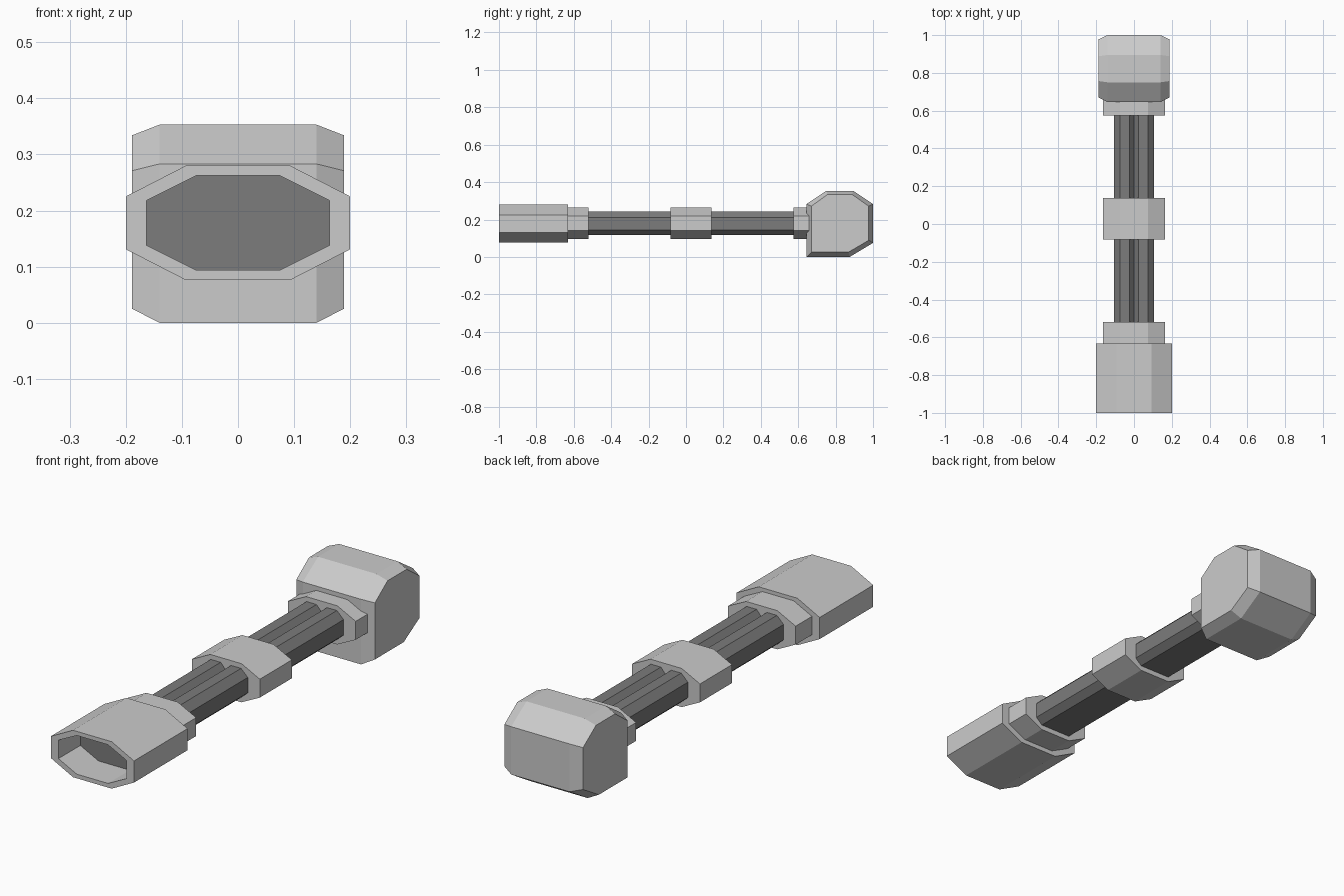
import bpy, bmesh

if "Cube" in bpy.data.objects:
    bpy.data.objects.remove(bpy.data.objects["Cube"])

dark = bpy.data.materials.new("dark_grey")
dark.diffuse_color = (0.2, 0.2, 0.2, 1)
dark.use_nodes = True
dark.node_tree.nodes["Principled BSDF"].inputs["Base Color"].default_value = dark.diffuse_color
light = bpy.data.materials.new("light_grey")
light.diffuse_color = (0.8, 0.8, 0.8, 1)
light.use_nodes = True
light.node_tree.nodes["Principled BSDF"].inputs["Base Color"].default_value = light.diffuse_color


def loft(name, rings, materials=()):
    """Skin matching rings of points, cap both ends; the end cap takes the last material."""
    bm = bmesh.new()
    vs = [[bm.verts.new(p) for p in ring] for ring in rings]
    n = len(rings[0])
    for a, b in zip(vs, vs[1:]):
        for i in range(n):
            j = (i + 1) % n
            bm.faces.new((a[i], a[j], b[j], b[i]))
    bm.faces.new(vs[0])
    end = bm.faces.new(vs[-1])
    end.material_index = max(len(materials) - 1, 0)
    bmesh.ops.recalc_face_normals(bm, faces=bm.faces[:])
    me = bpy.data.meshes.new(name)
    bm.to_mesh(me)
    bm.free()
    for m in materials:
        me.materials.append(m)
    ob = bpy.data.objects.new(name, me)
    bpy.context.collection.objects.link(ob)
    return ob


def octagon(w, side, flat, h, y, zc=0.178):
    """Flattened octagon across the shaft: half width, half side height, half flat, half height."""
    half = [(flat, -h), (w, -side), (w, side), (flat, h)]
    pts = half + [(-x, z) for x, z in reversed(half)]
    return [(x, y, zc + z) for x, z in pts]


OUTER = (0.2, 0.047, 0.093, 0.102)
INNER = (0.163, 0.04, 0.075, 0.084)

# Hollow pommel socket with a dark floor
loft("pommel_socket", [octagon(*OUTER, -0.632), octagon(*OUTER, -1.0),
                       octagon(*INNER, -1.0), octagon(*INNER, -0.85)], (light, dark))

# Collars along the shaft
for name, y0, y1 in (("rear_collar", -0.64, -0.52),
                     ("middle_collar", -0.083, 0.137),
                     ("head_collar", 0.575, 0.66)):
    loft(name, [octagon(*INNER, y, 0.18) for y in (y0, y1)], (light,))

# Twin-ridged dark shaft with a flat underside
half = [(0.075, 0.118), (0.105, 0.145), (0.105, 0.212), (0.073, 0.243), (0.025, 0.243)]
profile = half + [(0, 0.215)] + [(-x, z) for x, z in reversed(half)]
loft("shaft", [[(x, y, z) for x, z in profile] for y in (-0.55, 0.6)], (dark,))

# Hammer head: side profile swept across, ends chamfered inward
body = [(0.645, 0), (0.645, 0.283), (0.75, 0.353), (0.895, 0.353),
        (1.0, 0.283), (1.0, 0.075), (0.875, 0)]
tip = [(0.67, 0.025), (0.67, 0.271), (0.757, 0.334), (0.888, 0.334),
       (0.977, 0.271), (0.977, 0.089), (0.868, 0.025)]
loft("hammer_head", [[(x, y, z) for y, z in p] for x, p in
                     ((-0.189, tip), (-0.14, body), (0.14, body), (0.189, tip))], (light,))
